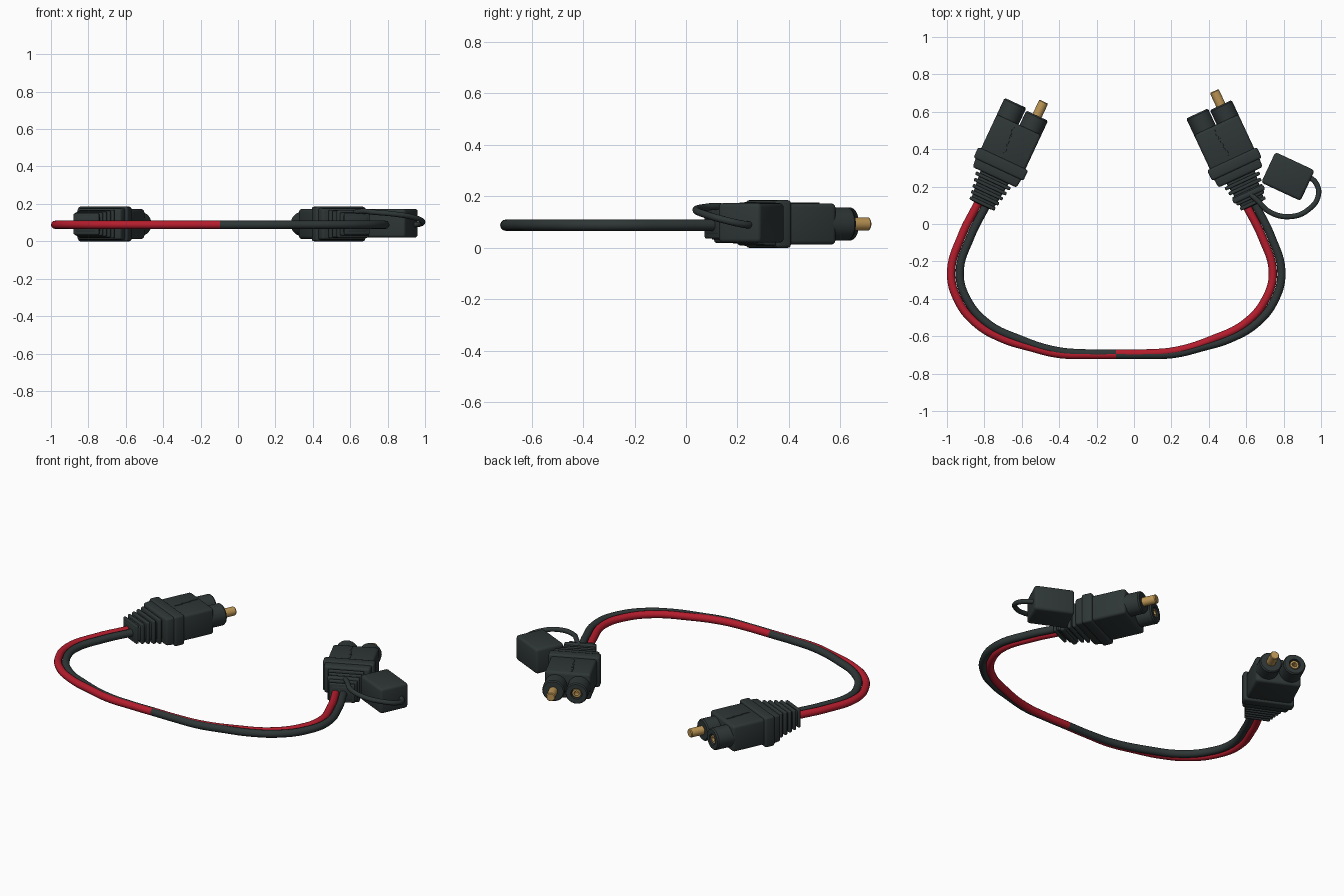
import bpy, bmesh, math
from mathutils import Matrix, Vector

if "Cube" in bpy.data.objects:
    bpy.data.objects.remove(bpy.data.objects["Cube"])


def material(name, rgb):
    m = bpy.data.materials.new(name)
    m.diffuse_color = (*rgb, 1)
    m.use_nodes = True
    m.node_tree.nodes["Principled BSDF"].inputs["Base Color"].default_value = m.diffuse_color
    return m


BLACK = material("black rubber", (0.028, 0.037, 0.037))
RED = material("red insulation", (0.46, 0.012, 0.026))
GOLD = material("brass", (0.50, 0.30, 0.09))
MID_Z = 0.0925      # height of the connector axis
WIRE_Z = 0.088
WIRE_R = 0.022
MIRROR_X = -0.095   # symmetry plane of the cable


def finish(bm, name, mat, matrix):
    bmesh.ops.recalc_face_normals(bm, faces=bm.faces)
    bm.transform(matrix)
    me = bpy.data.meshes.new(name)
    bm.to_mesh(me)
    bm.free()
    me.materials.append(mat)
    ob = bpy.data.objects.new(name, me)
    bpy.context.collection.objects.link(ob)
    bpy.ops.object.select_all(action='DESELECT')
    ob.select_set(True)
    bpy.context.view_layer.objects.active = ob
    bpy.ops.object.shade_smooth_by_angle(angle=math.radians(35))
    return ob


def block(name, y0, y1, hx, hz, matrix, bevel=0.015, taper=1.0, mat=BLACK):
    """Rounded box along local y; taper scales the y0 end."""
    bm = bmesh.new()
    bmesh.ops.create_cube(bm, size=2)
    for v in bm.verts:
        k = taper if v.co.y < 0 else 1
        v.co = Vector((v.co.x * hx * k, y0 if v.co.y < 0 else y1, v.co.z * hz * k))
    bmesh.ops.bevel(bm, geom=bm.edges[:], offset=bevel, segments=3, profile=0.5, affect='EDGES')
    return finish(bm, name, mat, matrix)


def lathe(name, profile, x, matrix, mat=BLACK, steps=32):
    """Revolve (radius, y) points round an axis parallel to local y."""
    bm = bmesh.new()
    vs = [bm.verts.new((r, y, 0)) for r, y in profile]
    es = [bm.edges.new(p) for p in zip(vs, vs[1:])]
    bmesh.ops.spin(bm, geom=vs + es, cent=(0, 0, 0), axis=(0, 1, 0),
                   angle=math.tau, steps=steps, use_merge=True)
    bmesh.ops.remove_doubles(bm, verts=bm.verts, dist=1e-5)
    return finish(bm, name, mat, matrix @ Matrix.Translation((x, 0, 0)))


def tube(name, points, radius, mat):
    cu = bpy.data.curves.new(name, 'CURVE')
    cu.dimensions = '3D'
    cu.bevel_depth = radius
    cu.bevel_resolution = 4
    cu.use_fill_caps = True
    sp = cu.splines.new('BEZIER')
    sp.resolution_u = 10
    sp.bezier_points.add(len(points) - 1)
    for bp, p in zip(sp.bezier_points, points):
        bp.co = p
        bp.handle_left_type = bp.handle_right_type = 'AUTO'
    cu.materials.append(mat)
    ob = bpy.data.objects.new(name, cu)
    bpy.context.collection.objects.link(ob)
    bpy.ops.object.select_all(action='DESELECT')
    ob.select_set(True)
    bpy.context.view_layer.objects.active = ob
    bpy.ops.object.convert(target='MESH')
    bpy.ops.object.shade_smooth_by_angle(angle=math.radians(40))


def connector(side, x, y, angle):
    m = Matrix.Translation((x, y, MID_Z)) @ Matrix.Rotation(math.radians(angle), 4, 'Z')
    # Strain relief: tapered core with ribs
    block(side + "_strain_core", 0.0, 0.18, 0.085, 0.06, m, 0.012, 0.75)
    for i in range(5):
        y0 = 0.002 + i * 0.033
        block(f"{side}_strain_rib_{i + 1}", y0, y0 + 0.019,
              0.074 + i * 0.007, 0.056 + i * 0.005, m, 0.006)
    # Stepped collar and main body
    block(side + "_collar_rear", 0.165, 0.222, 0.135, 0.086, m, 0.012, 0.96)
    block(side + "_collar_front", 0.212, 0.275, 0.147, 0.0925, m, 0.012)
    block(side + "_body", 0.25, 0.475, 0.131, 0.08, m, 0.016)
    # Zigzag ridge on the top face
    for i, (rx, y0) in enumerate([(-0.008, 0.30), (-0.014, 0.35), (-0.02, 0.40)]):
        block(f"{side}_ridge_{i + 1}", y0, y0 + 0.052, 0.0035, 0.003,
              m @ Matrix.Translation((rx, 0, 0.08)), 0.001)
    # Shroud with a bare pin, and shroud with a recessed socket
    lathe(side + "_pin_shroud", [(0, 0.44), (0.064, 0.44), (0.064, 0.552),
          (0.058, 0.56), (0, 0.56)], 0.067, m)
    lathe(side + "_pin", [(0, 0.54), (0.026, 0.54), (0.026, 0.638),
          (0.022, 0.643), (0, 0.643)], 0.067, m, GOLD)
    lathe(side + "_socket_shroud", [(0, 0.44), (0.064, 0.44), (0.064, 0.565),
          (0.058, 0.573), (0.032, 0.573), (0.032, 0.52), (0, 0.52)], -0.067, m)
    lathe(side + "_socket_contact", [(0, 0.50), (0.025, 0.50), (0.025, 0.567),
          (0.014, 0.567), (0.014, 0.53), (0, 0.53)], -0.067, m, GOLD)


connector("left", -0.815, 0.10, -25)
connector("right", 0.64, 0.10, 25)

# Two wires; each changes colour at the middle
outer = [(-0.815, 0.15), (-0.84, 0.10), (-0.92, -0.06), (-0.978, -0.26), (-0.94, -0.41),
         (-0.845, -0.53), (-0.71, -0.61), (-0.55, -0.66), (-0.40, -0.695),
         (-0.25, -0.70), (MIRROR_X, -0.70)]
inner = [(-0.765, 0.15), (-0.79, 0.10), (-0.875, -0.07), (-0.932, -0.26), (-0.895, -0.40),
         (-0.785, -0.53), (-0.61, -0.617), (-0.42, -0.677), (-0.25, -0.692),
         (MIRROR_X, -0.692)]
for name, path, left_mat, right_mat in [("outer", outer, RED, BLACK), ("inner", inner, BLACK, RED)]:
    tube(f"left_{name}_wire", [(x, y, WIRE_Z) for x, y in path], WIRE_R, left_mat)
    tube(f"right_{name}_wire", [(2 * MIRROR_X - x, y, WIRE_Z) for x, y in path], WIRE_R, right_mat)

# Dust cap beside the right connector
cap = Matrix.Translation((0.823, 0.254, 0.097)) @ Matrix.Rotation(math.radians(-25), 4, 'Z')
block("dust_cap", -0.09, 0.09, 0.116, 0.077, cap, 0.016)

# Tether looping from the right strain relief to the cap
tube("cap_tether", [(0.61, 0.17, 0.15), (0.655, 0.13, 0.16), (0.73, 0.062, 0.155),
                    (0.84, 0.04, 0.145), (0.93, 0.075, 0.13), (0.985, 0.15, 0.108),
                    (0.972, 0.22, 0.092), (0.91, 0.265, 0.088)], 0.014, BLACK)
# Tether ring round the strain relief
ring = Matrix.Translation((0.64, 0.10, MID_Z)) @ Matrix.Rotation(math.radians(25), 4, 'Z')
block("tether_ring", 0.05, 0.08, 0.092, 0.074, ring, 0.01)
